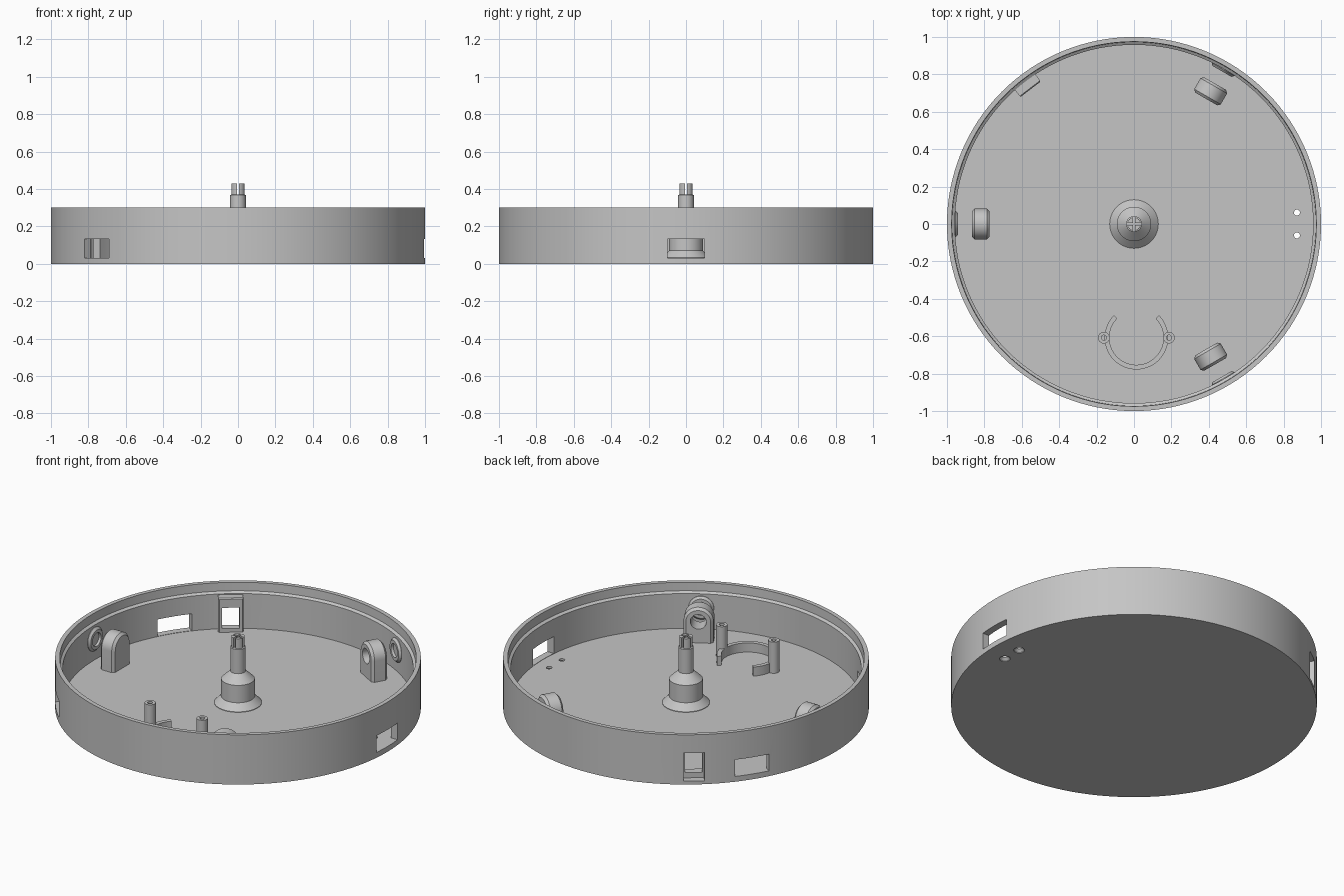
import bpy
import bmesh
from math import sin, cos, pi, radians
from mathutils import Matrix

cube = bpy.data.objects.get("Cube")
if cube:
    bpy.data.objects.remove(cube, do_unlink=True)

grey = bpy.data.materials.new("grey_plastic")
grey.use_nodes = True
colour = (0.56, 0.56, 0.56, 1)
grey.diffuse_color = colour
grey.node_tree.nodes["Principled BSDF"].inputs["Base Color"].default_value = colour

FLOOR = 0.03
SINK = 0.015          # parts start a little inside the floor
PIVOT_Z = 0.157


# Helpers
def finish(bm, name, matrix=None):
    bmesh.ops.remove_doubles(bm, verts=bm.verts, dist=1e-5)
    if matrix:
        bm.transform(matrix)
    bmesh.ops.recalc_face_normals(bm, faces=bm.faces)
    mesh = bpy.data.meshes.new(name)
    bm.to_mesh(mesh)
    bm.free()
    mesh.materials.append(grey)
    obj = bpy.data.objects.new(name, mesh)
    bpy.context.collection.objects.link(obj)
    return obj


def lathe(name, profile, steps=48, matrix=None, closed=True):
    """Revolve (radius, height) points around z."""
    bm = bmesh.new()
    verts = [bm.verts.new((r, 0, z)) for r, z in profile]
    edges = [bm.edges.new(pair) for pair in zip(verts, verts[1:])]
    if closed:
        edges.append(bm.edges.new((verts[-1], verts[0])))
    bmesh.ops.spin(bm, geom=verts + edges, cent=(0, 0, 0), axis=(0, 0, 1),
                   angle=2 * pi, steps=steps)
    return finish(bm, name, matrix)


def prism(name, points, depth, matrix=None, chamfer=0):
    """Extrude an outline along z, with optional chamfered end rims."""
    bm = bmesh.new()
    face = bm.faces.new([bm.verts.new((x, y, 0)) for x, y in points])
    out = bmesh.ops.extrude_face_region(bm, geom=[face])
    top = [v for v in out["geom"] if isinstance(v, bmesh.types.BMVert)]
    bmesh.ops.translate(bm, verts=top, vec=(0, 0, depth))
    if chamfer:
        rims = [e for e in bm.edges if abs(e.verts[0].co.z - e.verts[1].co.z) < 1e-6]
        bmesh.ops.bevel(bm, geom=rims, offset=chamfer, segments=1, affect='EDGES')
    return finish(bm, name, matrix)


def arc(radius, start, end, n, cx=0, cy=0):
    angles = [radians(start + (end - start) * i / n) for i in range(n + 1)]
    return [(cx + radius * cos(a), cy + radius * sin(a)) for a in angles]


def rect(width, low, high):
    w = width / 2
    return [(-w, low), (w, low), (w, high), (-w, high)]


def radial(angle, r, z=0):
    """Frame on a spoke: local x is tangent, local y is up, local z points outwards."""
    axes = Matrix(((0, 0, 1, 0), (1, 0, 0, 0), (0, 1, 0, 0), (0, 0, 0, 1)))
    return Matrix.Rotation(radians(angle), 4, 'Z') @ Matrix.Translation((r, 0, z)) @ axes


def cylinder(name, radius, depth, matrix):
    return prism(name, arc(radius, 0, 352.5, 47), depth, matrix)


def cut(obj, cutters):
    bpy.context.view_layer.objects.active = obj
    for cutter in cutters:
        cutter.hide_render = True
        mod = obj.modifiers.new("cut", 'BOOLEAN')
        mod.operation = 'DIFFERENCE'
        mod.solver = 'EXACT'
        mod.object = cutter
        bpy.ops.object.modifier_apply(modifier=mod.name)


def discard(cutters):
    for cutter in cutters:
        bpy.data.objects.remove(cutter, do_unlink=True)


parts = []

# Round case: floor, wall and stepped lip
case = lathe("case", [(0, 0), (1, 0), (1, 0.3), (0.975, 0.3), (0.973, 0.25),
                      (0.958, 0.24), (0.958, FLOOR), (0, FLOOR)], 128, closed=False)
parts.append(case)

# Wall windows, each with a pair of countersunk screw holes
cutters = []
for angle in (0, 146.3, 220.6):
    cutters.append(prism("window_cutter", rect(0.2, FLOOR + 0.002, 0.133), 0.3,
                         radial(angle, 0.85)))
    for side in (-0.061, 0.061):
        spot = Matrix.Rotation(radians(angle), 4, 'Z') @ Matrix.Translation((0.871, side, 0))
        cutters.append(lathe("screw_cutter", [(0, -0.01), (0.03, -0.01), (0.03, 0.004),
                             (0.016, 0.018), (0.016, 0.06), (0, 0.06)], 24, spot, False))

# Cable notch through the wall foot and floor
notch = [(-0.047, -0.02), (0.047, -0.02)] + arc(0.047, 0, 180, 16, cy=0.01)
cutters.append(prism("notch_cutter", notch, 0.3, radial(120, 0.83)))

# Socket frame inside the wall, with a shallow outer recess
SOCKET = 127.5
recess = prism("recess_cutter", rect(0.115, 0.02, 0.19), 0.2, radial(SOCKET, 0.955))
socket_hole = prism("socket_cutter", rect(0.095, 0.052, 0.178), 0.4, radial(SOCKET, 0.8))
frame = prism("socket_frame", rect(0.138, SINK, 0.235), 0.065,
              radial(SOCKET, 0.908), 0.006)
cut(frame, [recess, socket_hole])
cutters += [recess, socket_hole]
parts.append(frame)
cut(case, cutters)
discard(cutters)

# Three pivot brackets, each facing a ring on the wall
arch = [(-0.082, SINK), (0.082, SINK)] + arc(0.082, 0, 180, 24, cy=PIVOT_Z)
for name, angle in (("right", 180), ("back_left", 60), ("front_left", -60)):
    bracket = prism(name + "_pivot_bracket", arch, 0.095, radial(angle, 0.772), 0.014)
    bore = cylinder("bore_cutter", 0.044, 0.2, radial(angle, 0.72, PIVOT_Z))
    cut(bracket, [bore])
    discard([bore])
    ring = lathe(name + "_wall_ring", [(0.04, 0), (0.058, 0), (0.07, 0.012),
                 (0.07, 0.035), (0.04, 0.035)], 48, radial(angle, 0.942, PIVOT_Z))
    parts += [bracket, ring]

# Central spindle with a cross-slotted tip
spindle = lathe("spindle", [(0, SINK), (0.13, SINK), (0.13, FLOOR + 0.003), (0.092, 0.07),
                (0.092, 0.175), (0.042, 0.222), (0.042, 0.368), (0.036, 0.37),
                (0.036, 0.43), (0, 0.43)], 48, closed=False)
slots = []
for angle in (0, 90):
    slots.append(prism("slot_cutter", rect(0.013, 0.37, 0.5), 0.2, radial(angle, -0.1)))
cut(spindle, slots)
discard(slots)
parts.append(spindle)

# Open round holder with two screw posts
CX, CY = 0.013, -0.608
outline = arc(0.17, 135, 405, 48, CX, CY) + arc(0.145, 405, 135, 48, CX, CY)
parts.append(prism("holder_ring", outline, 0.07, Matrix.Translation((0, 0, SINK))))
for name, side in (("right", -1), ("left", 1)):
    spot = Matrix.Translation((CX + side * 0.174, CY, 0))
    parts.append(lathe(name + "_holder_post", [(0.014, SINK), (0.031, SINK),
                       (0.031, 0.218), (0.014, 0.218)], 32, spot))

# Smooth round surfaces, keep hard edges
bpy.ops.object.select_all(action='DESELECT')
for part in parts:
    part.select_set(True)
bpy.context.view_layer.objects.active = case
bpy.ops.object.shade_smooth_by_angle(angle=radians(25))
